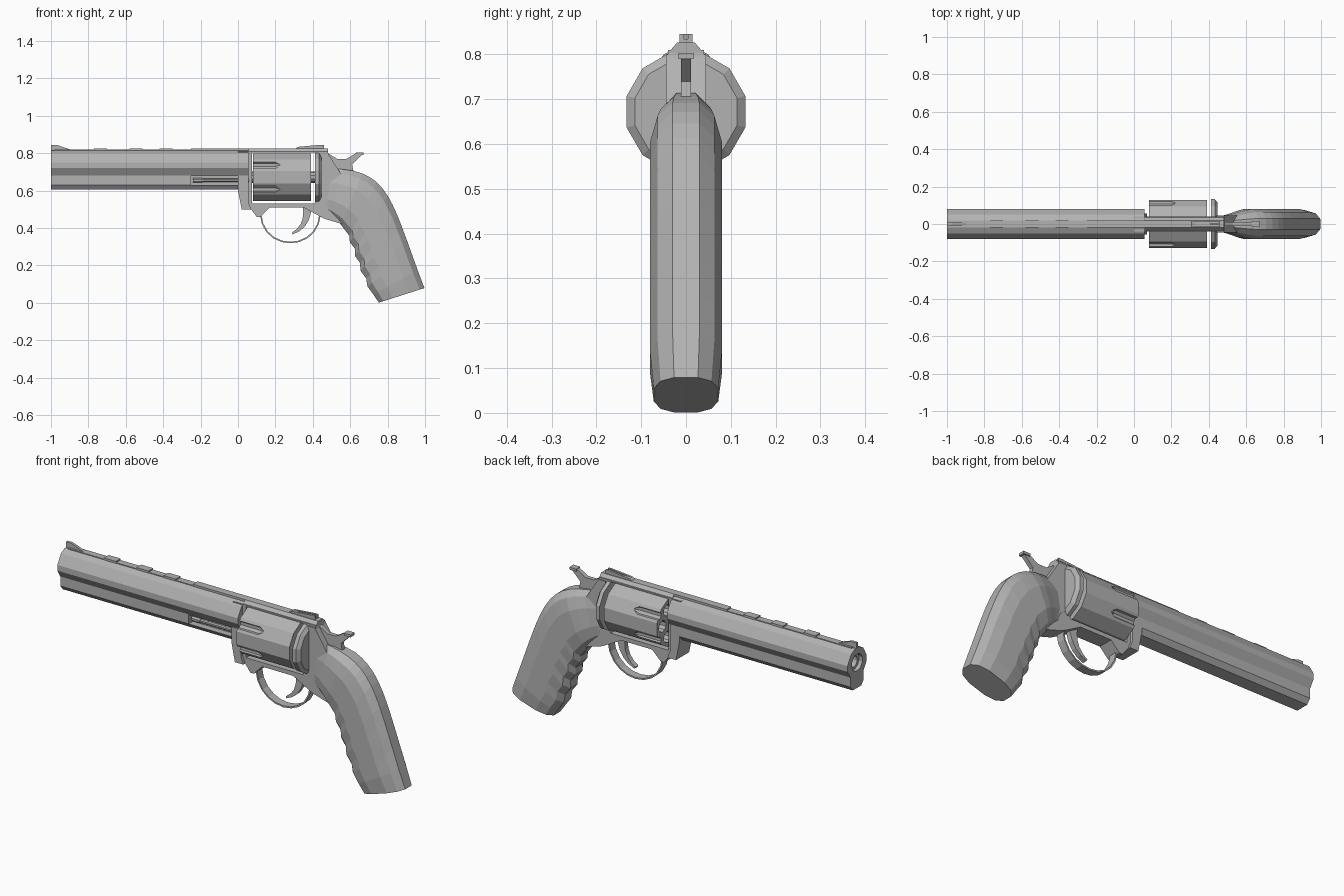
import bpy, bmesh
from math import sin, cos, pi, copysign
from mathutils import Vector

if "Cube" in bpy.data.objects:
    bpy.data.objects.remove(bpy.data.objects["Cube"])

grey = .45
steel = bpy.data.materials.new("grey_steel")
steel.use_nodes = True
steel.diffuse_color = (grey, grey, grey, 1)
steel.node_tree.nodes["Principled BSDF"].inputs["Base Color"].default_value = steel.diffuse_color


def loft(name, rings):
    """Skin a list of equal-length point rings and cap both ends."""
    bm = bmesh.new()
    rows = [[bm.verts.new(point) for point in ring] for ring in rings]
    for row, following in zip(rows, rows[1:]):
        for i in range(len(row)):
            bm.faces.new((row[i - 1], row[i], following[i], following[i - 1]))
    bm.faces.new(rows[0])
    bm.faces.new(rows[-1])
    bmesh.ops.recalc_face_normals(bm, faces=bm.faces)
    mesh = bpy.data.meshes.new(name)
    bm.to_mesh(mesh)
    bm.free()
    mesh.materials.append(steel)
    obj = bpy.data.objects.new(name, mesh)
    bpy.context.collection.objects.link(obj)
    return obj


def plate(name, half_width, *outline, middle=0):
    """Side outline (x, z) extruded across the width."""
    sides = (middle - half_width, middle + half_width)
    return loft(name, [[(x, y, z) for x, z in outline] for y in sides])


def beam(name, start, end, *half_profile):
    """Symmetric half profile (y, z) extruded along the length."""
    profile = list(half_profile) + [(-y, z) for y, z in reversed(half_profile)]
    return loft(name, [[(x, y, z) for y, z in profile] for x in (start, end)])


def bar(name, start, end, half_width, bottom, top, middle=0):
    corners = (start, bottom), (end, bottom), (end, top), (start, top)
    return plate(name, half_width, *corners, middle=middle)


def turned(name, sides, y, z, *stations):
    """Round part along the length from (x, radius) stations."""
    angles = [(i + .5) * 2 * pi / sides for i in range(sides)]
    return loft(name, [[(x, y + r * cos(a), z + r * sin(a)) for a in angles] for x, r in stations])


def bezier(steps, *controls):
    """Sample a curve of any degree by repeated interpolation."""
    samples = []
    for i in range(steps + 1):
        points = [Vector(c) for c in controls]
        while len(points) > 1:
            points = [a.lerp(b, i / steps) for a, b in zip(points, points[1:])]
        samples.append(points[0])
    return samples


def ribbon(name, path, half_width, thick, thin):
    """Flat strip along a side path, tapering from thick to thin."""
    rings = []
    last = len(path) - 1
    for i, p in enumerate(path):
        along = path[min(i + 1, last)] - path[max(i - 1, 0)]
        across = along.orthogonal().normalized() * (thick + (thin - thick) * i / last) / 2
        inner, outer = p - across, p + across
        rings.append([(q.x, y, q.y) for q, y in ((inner, -half_width), (outer, -half_width),
                                                 (outer, half_width), (inner, half_width))])
    return loft(name, rings)


def cut(obj, *cutters):
    for cutter in cutters:
        modifier = obj.modifiers.new("cut", "BOOLEAN")
        modifier.operation = "DIFFERENCE"
        modifier.solver = "EXACT"
        modifier.object = cutter
        bpy.context.view_layer.objects.active = obj
        bpy.ops.object.modifier_apply(modifier=modifier.name)
        bpy.data.objects.remove(cutter)


bore_height = .74
drum_height = .672
drum_radius = .132
frame_half = .04
strap_bottom = .803
strap_top = .826

# Barrel with underlug, bore and ejector recess
barrel = beam("barrel", -1, .055, (.02, .815), (.05, .8), (.08, .75), (.08, .72),
              (.055, .68), (.055, .63), (.035, .605))
cut(barrel,
    turned("muzzle_cutter", 12, 0, bore_height, (-1.1, .045), (-.98, .045)),
    turned("bore_cutter", 12, 0, bore_height, (-1.1, .03), (-.7, .03)),
    bar("recess_cutter", -.25, .01, .1, .63, .678, middle=-.12))
turned("ejector_rod", 8, -.035, .655, (-.24, .01), (.06, .01))
turned("ejector_tip", 8, -.035, .655, (-.24, .014), (-.19, .014))

# Sighting rib with raised lands and both sights
bar("rib", -.98, .06, .018, .8, .819)
for land_start in (-.77, -.58, -.42, -.25):
    bar("rib_land", land_start, land_start + .07, .02, .81, strap_top)
bar("rib_root", -.2, .06, .02, .81, strap_top)
plate("front_sight", .007, (-1, .81), (-1, .845), (-.97, .845), (-.87, .81))
rear_sight = plate("rear_sight", .015, (.3, .82), (.32, .834), (.44, .845), (.46, .845), (.46, .82))
cut(rear_sight, bar("notch_cutter", .2, .5, .004, .834, .9))

# Frame with cylinder window, top strap, crane and recoil shield
frame = plate("frame", frame_half, (0, .81), (0, .6), (.02, .5), (.07, .5), (.1, .46), (.12, .46),
              (.17, .51), (.35, .51), (.46, .45), (.56, .42), (.6, .6), (.5, .74), (.48, .81))
cut(frame, bar("window_cutter", .075, .412, .2, .532, strap_bottom))
beam("top_strap", .055, .482, (.02, strap_top), (frame_half, strap_bottom))
plate("crane", .055, (0, .6), (.02, .5), (.07, .5), (.055, .54), (.055, .68), (0, .68))
turned("recoil_shield", 12, 0, drum_height, (.412, .137), (.432, .137), (.447, .118))
plate("shield_fairing", .045, (.44, .8), (.48, .8), (.55, .69), (.52, .5), (.44, .56))

# Fluted cylinder with six chambers
drum = turned("cylinder", 12, 0, drum_height, (.08, drum_radius), (.39, drum_radius))
for i in range(6):
    flute_angle = (i + .5) * pi / 3
    chamber_angle = i * pi / 3
    flute = turned("flute_cutter", 8, drum_radius * cos(flute_angle),
                   drum_height + drum_radius * sin(flute_angle), (0, .021), (.2, .021), (.225, .006))
    chamber_ring = drum_radius * .62
    chamber = turned("chamber_cutter", 10, chamber_ring * cos(chamber_angle),
                     drum_height + chamber_ring * sin(chamber_angle), (0, .03), (.3, .03))
    cut(drum, flute, chamber)
turned("cylinder_axle", 10, 0, drum_height, (.05, .03), (.42, .03))

# Trigger and its guard
ribbon("trigger", bezier(5, (.37, .53), (.38, .41), (.29, .37)), .013, .05, .01)
ribbon("trigger_guard", bezier(10, (.12, .48), (.13, .27), (.43, .27), (.44, .48)), .022, .008, .008)

# Hammer with thumb spur
plate("hammer", .011, (.48, .8), (.53, .77), (.58, .77), (.63, .8), (.67, .8),
      (.61, .74), (.62, .69), (.5, .66))
bar("hammer_spur", .63, .67, .017, .79, strap_bottom)

# Grip: rounded sections between a finger-grooved front edge and a curved backstrap
steps = 14
front_edge = bezier(steps, (.46, .48), (.64, .4), (.6, .2), (.75, 0))
back_edge = bezier(steps, (.5, .72), (.82, .72), (.82, .55), (1, .08))
sections = []
for i, (front, back) in enumerate(zip(front_edge, back_edge)):
    if steps / 3 < i < steps - 1:
        front.x += copysign(.007, i % 2 - .5)
    half_width = min(.082, .045 + .2 * i / steps)
    if i == steps:
        half_width *= .9
    section = []
    for k in range(12):
        angle = (k + .5) * pi / 6
        depth, side = [copysign(abs(v) ** .75, v) for v in (cos(angle), sin(angle))]
        point = front.lerp(back, .5 + depth / 2)
        section.append((point.x, side * half_width, point.y))
    sections.append(section)
loft("grip", sections)
